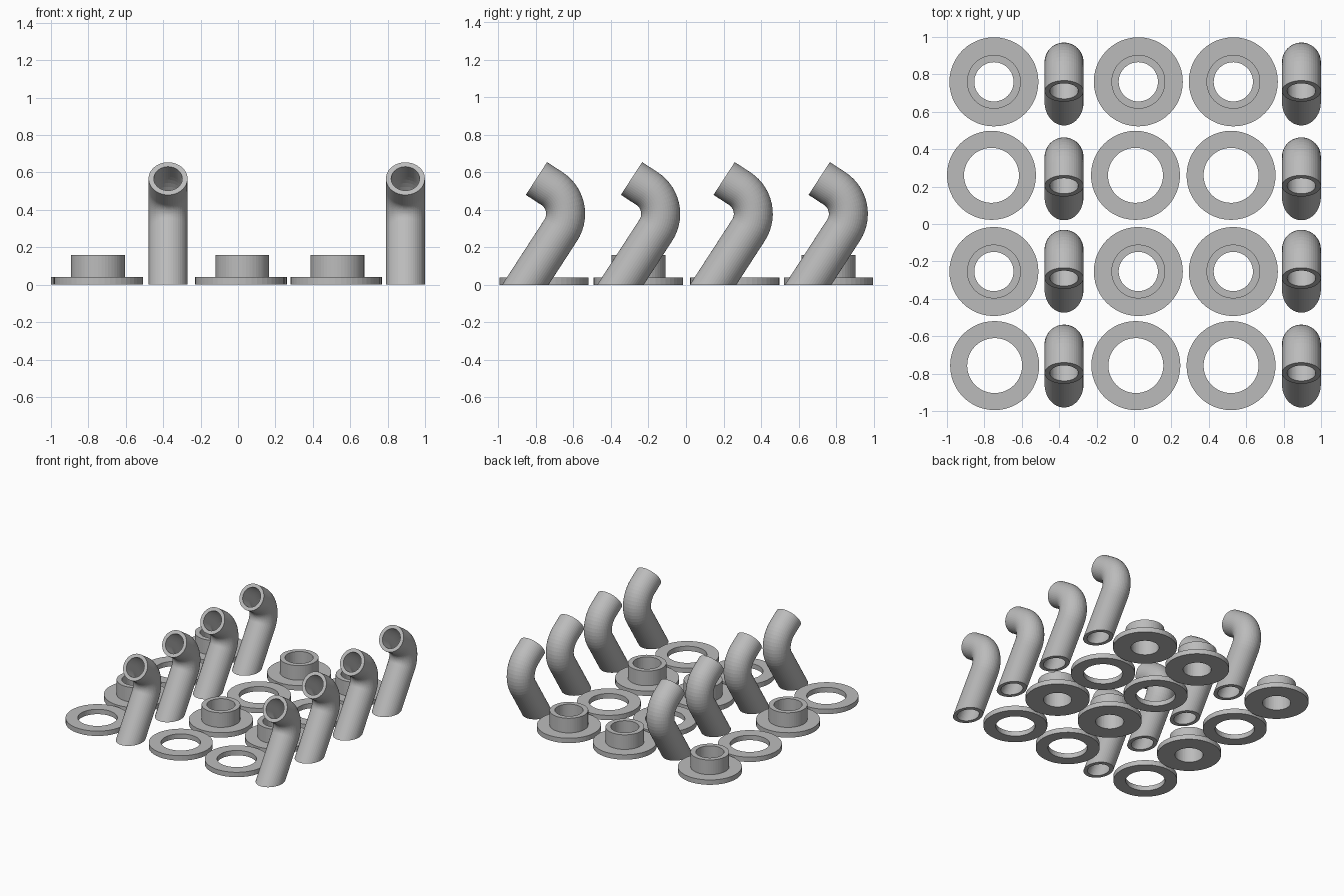
import bpy, math
from mathutils import Vector

if "Cube" in bpy.data.objects:
    bpy.data.objects.remove(bpy.data.objects["Cube"])

SIDES = 48
grey = bpy.data.materials.new("cast grey")
grey.diffuse_color = (0.5, 0.5, 0.5, 1)
grey.use_nodes = True
grey.node_tree.nodes["Principled BSDF"].inputs["Base Color"].default_value = grey.diffuse_color


def loft(name, rings):
    """Mesh from a cyclic sequence of rings, giving a closed hollow solid."""
    n, m = SIDES, len(rings)
    verts = [p for ring in rings for p in ring]
    faces = []
    for i in range(m):
        a, b = i * n, ((i + 1) % m) * n
        for k in range(n):
            k2 = (k + 1) % n
            faces.append((a + k, a + k2, b + k2, b + k))
    mesh = bpy.data.meshes.new(name)
    mesh.from_pydata(verts, [], faces)
    mesh.materials.append(grey)
    return mesh


def lathe(name, profile):
    """Revolve (radius, z) points, listed anticlockwise, around z."""
    rings = [[(r * math.cos(2 * math.pi * k / SIDES), r * math.sin(2 * math.pi * k / SIDES), z)
              for k in range(SIDES)] for r, z in profile]
    return loft(name, rings)


def elbow_pipe(name, outer=0.104, inner=0.076):
    """Leaning leg, 90 degree bend, short outlet; base is cut flat on z = 0."""
    lean = math.radians(57)
    leg, bend, outlet, steps = 0.347, 0.161, 0.098, 14
    d = Vector((0, math.cos(lean), math.sin(lean)))
    e = Vector((0, -math.sin(lean), math.cos(lean)))
    centre = d * leg + e * bend
    path = [(Vector(), e)]
    for i in range(steps + 1):
        t = math.pi / 2 * i / steps
        out = -e * math.cos(t) + d * math.sin(t)
        path.append((centre + out * bend, -out))
    path.append((centre + d * bend + e * outlet, -d))

    def ring(i, r):
        p, inward = path[i]
        pts = []
        for k in range(SIDES):
            a = 2 * math.pi * k / SIDES
            q = p + Vector((r * math.cos(a), 0, 0)) + inward * (r * math.sin(a))
            if i == 0:
                q -= d * (q.z / d.z)      # slide along the leg to the floor
            pts.append(q)
        return pts

    order = range(len(path))
    return loft(name, [ring(i, outer) for i in order] +
                [ring(i, inner) for i in reversed(order)])


def place(mesh, name, x, y):
    ob = bpy.data.objects.new(name, mesh)
    ob.location = (x, y, 0)
    bpy.context.collection.objects.link(ob)


# Part shapes
washer = lathe("washer", [(0.147, 0), (0.238, 0), (0.238, 0.04), (0.147, 0.04)])
collar = lathe("flanged_collar", [(0.105, 0), (0.238, 0), (0.238, 0.04),
                                  (0.144, 0.04), (0.144, 0.16), (0.105, 0.16)])
pipe = elbow_pipe("elbow_pipe")

# Flanged collars
for y in (0.76, -0.254):
    for x in (-0.749, 0.023, 0.531):
        place(collar, "flanged_collar", x, y)

# Flat washers
for y, xs in ((0.26, (-0.762, 0.008, 0.519)), (-0.757, (-0.745, 0.01, 0.519))):
    for x in xs:
        place(washer, "washer", x, y)

# Two columns of bent pipes
for x in (-0.374, 0.895):
    for y in (0.651, 0.144, -0.35, -0.857):
        place(pipe, "elbow_pipe", x, y)
